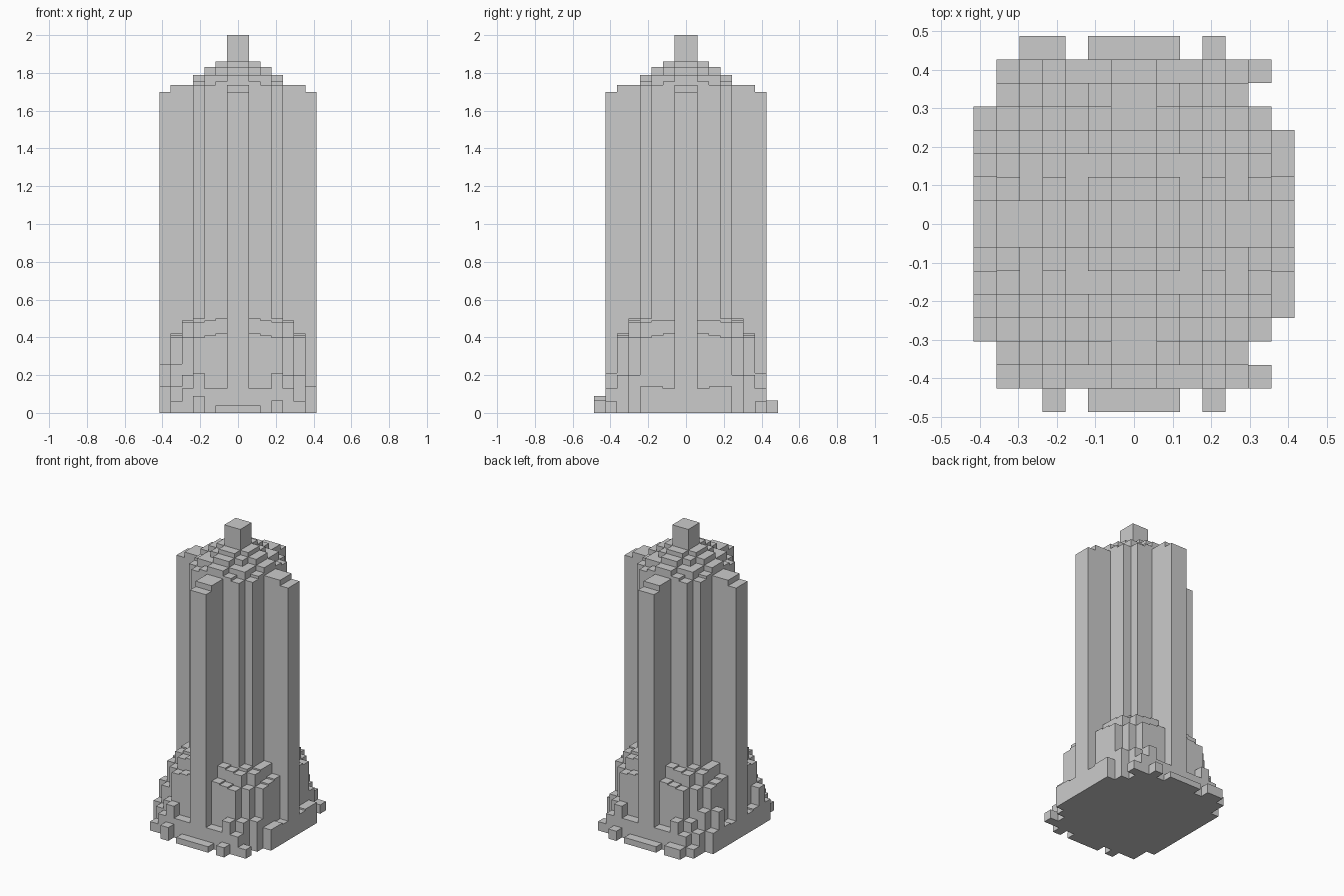
import bpy, bmesh, math

if "Cube" in bpy.data.objects:
    bpy.data.objects.remove(bpy.data.objects["Cube"])

CX, CY = 0.0595, 0.061          # block size in plan


def ring(k):
    # distance index of a cell from the centre line, same on both sides
    return k if k >= 0 else -k - 1


def block_field(name, heights, z0=0.0):
    # Solid made of square columns, with walls only where heights change
    bm = bmesh.new()

    def quad(pts):
        bm.faces.new([bm.verts.new(p) for p in pts])

    for (a, b), h in heights.items():
        x0, x1, y0, y1 = a * CX, (a + 1) * CX, b * CY, (b + 1) * CY
        quad([(x0, y0, h), (x1, y0, h), (x1, y1, h), (x0, y1, h)])
        quad([(x0, y1, z0), (x1, y1, z0), (x1, y0, z0), (x0, y0, z0)])
        sides = {(0, -1): ((x0, y0), (x1, y0)), (1, 0): ((x1, y0), (x1, y1)),
                 (0, 1): ((x1, y1), (x0, y1)), (-1, 0): ((x0, y1), (x0, y0))}
        for (da, db), (p, q) in sides.items():
            n = heights.get((a + da, b + db), z0)
            if n < h - 1e-5:
                quad([(*p, n), (*q, n), (*q, h), (*p, h)])
    bmesh.ops.remove_doubles(bm, verts=bm.verts, dist=1e-5)
    mesh = bpy.data.meshes.new(name)
    bm.to_mesh(mesh)
    bm.free()
    ob = bpy.data.objects.new(name, mesh)
    bpy.context.collection.objects.link(ob)
    return ob


def roof_height(i, j):
    # stepped cone of the roof
    r = math.hypot(i + 0.5, j + 0.5)
    for limit, h in ((1.6, 1.86), (2.1, 1.84), (2.7, 1.83), (3.6, 1.79),
                     (4.3, 1.755), (6.1, 1.737)):
        if r < limit:
            return h
    return 1.70


# Stepped skirt heights for one quadrant: rows go outwards in y, columns in x
SKIRT = [
    [0, 0, 0, 0, 0, 0, 0],
    [0, 0, 0, 0, .49, .42, .13],
    [0, 0, 0, 0, .49, .41, .14],
    [0, 0, 0, .50, .48, .40, .14],
    [0, .50, .49, .48, .40, .20, 0],
    [0, .42, .41, .40, .20, 0, 0],
    [0, .13, .13, .21, .13, .06, 0],
    [.04, .04, 0, .065, 0, 0, 0],
]

core, piers, skirt = {}, {}, {}
for a in range(-7, 7):
    for b in range(-8, 8):
        i, j = ring(a), ring(b)
        if (i <= 2 and j <= 3) or (i <= 3 and j <= 2):
            core[a, b] = roof_height(i, j)
        elif (i == 0 and j <= 6) or j == 0:
            piers[a, b] = roof_height(i, j)
        elif SKIRT[j][i]:
            skirt[a, b] = SKIRT[j][i]

# Irregular blocks along the foot of the skirt
for b in (-5, 4):
    skirt[-7, b] = .14
    skirt[-6, b] = .26
    skirt[5, b] = .20
    skirt[-7, b + (1 if b < 0 else -1)] = .26
for b in (-6, 5):
    skirt[-6, b] = .14
skirt[-4, -8] = .09
skirt[-5, 7] = .065

block_field("tower_core", core)
block_field("side_piers", piers)
block_field("stepped_skirt", skirt)
block_field("roof_cap", {(a, b): 2.0 for a in (-1, 0) for b in (-1, 0)}, 1.86)
